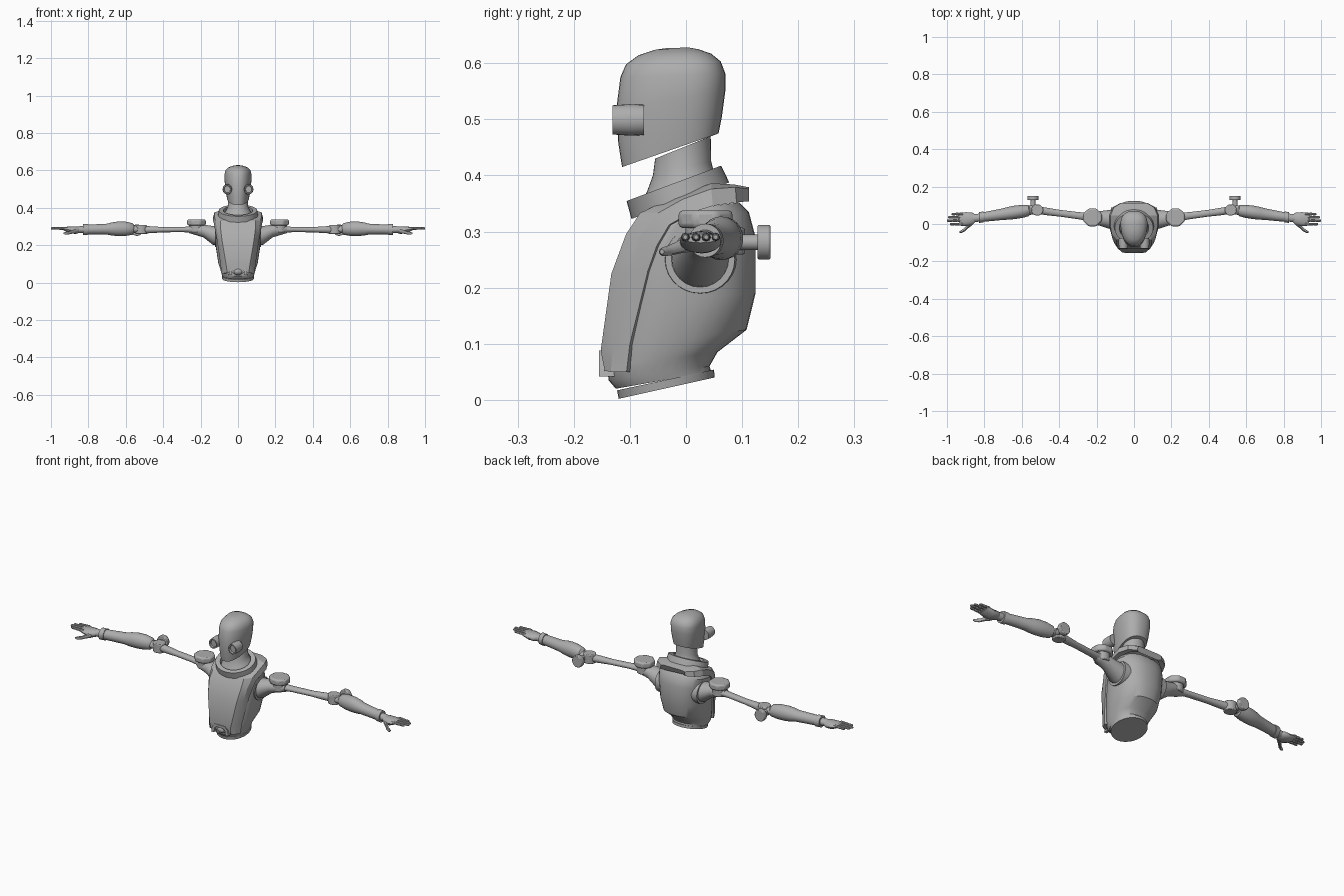
import bpy, bmesh, math
from mathutils import Matrix, Vector

grey = bpy.data.materials.new("matte_grey")
grey.diffuse_color = (0.42, 0.42, 0.42, 1)


def finish(name, bm, bevel=0, angle=35):
    bmesh.ops.recalc_face_normals(bm, faces=bm.faces)
    me = bpy.data.meshes.new(name)
    bm.to_mesh(me)
    bm.free()
    ob = bpy.data.objects.new(name, me)
    bpy.context.collection.objects.link(ob)
    me.materials.append(grey)
    bpy.ops.object.select_all(action='DESELECT')
    bpy.context.view_layer.objects.active = ob
    ob.select_set(True)
    bpy.ops.object.shade_smooth_by_angle(angle=math.radians(angle))
    if bevel:
        m = ob.modifiers.new("bevel", 'BEVEL')
        m.width, m.segments = bevel, 2
    return ob


def skin(name, rings, closed=False, cap=True, wrap=True, **kw):
    """Bridge rows of points into a surface."""
    bm = bmesh.new()
    rows = [[bm.verts.new(p) for p in r] for r in rings]
    n = len(rows[0])
    pairs = list(zip(rows, rows[1:])) + ([(rows[-1], rows[0])] if closed else [])
    for a, b in pairs:
        for i in range(n if wrap else n - 1):
            j = (i + 1) % n
            bm.faces.new((a[i], a[j], b[j], b[i]))
    if cap and not closed:
        bm.faces.new(rows[0])
        bm.faces.new(rows[-1])
    return finish(name, bm, **kw)


def power(v, e):
    return math.copysign(abs(v) ** e, v)


def slice_ring(fy, fz, by, bz, hw, e=1.0, egg=0.0, n=36):
    """Tilted oval from a front point to a back point."""
    pts = []
    for i in range(n):
        a = 2 * math.pi * i / n
        c, s = power(math.cos(a), e), power(math.sin(a), e)
        t = (s + 1) / 2
        pts.append((hw * c * (1 - egg * (1 - t)), fy + (by - fy) * t, fz + (bz - fz) * t))
    return pts


def limb(name, rows, s, n=20):
    """Tube along x; each row is x, y, z, half depth, half height."""
    return skin(name, [[(s * x, y + ry * math.cos(2 * math.pi * i / n),
                         z + rz * math.sin(2 * math.pi * i / n)) for i in range(n)]
                       for x, y, z, ry, rz in rows])


def disc(name, centre, rx, ry, depth, axis='Z', sides=32, turn=0.0, bevel=0.004):
    """Upright or y-facing disc or prism."""
    bm = bmesh.new()
    bmesh.ops.create_cone(bm, cap_ends=True, segments=sides, radius1=1, radius2=1, depth=1)
    rot = Matrix.Rotation(math.pi / 2, 4, 'X') if axis == 'Y' else Matrix()
    bm.transform(Matrix.Translation(centre) @ rot @ Matrix.Diagonal((rx, ry, depth, 1))
                 @ Matrix.Rotation(turn, 4, 'Z'))
    return finish(name, bm, bevel=bevel)


# Head, from jaw to crown
skin("head", [slice_ring(*r, e=0.85, egg=0.28) for r in (
    (-.100, .422, .045, .470, .058), (-.114, .415, .058, .475, .067),
    (-.121, .46, .064, .505, .074), (-.124, .52, .070, .55, .081),
    (-.117, .575, .070, .582, .082), (-.107, .598, .062, .603, .075),
    (-.085, .614, .045, .617, .058), (-.055, .624, .022, .625, .034),
    (-.035, .627, .005, .628, .012))], angle=45)

# Eye barrels with recessed lenses
for s, side in ((-1, "left"), (1, "right")):
    prof = ((-.075, .027), (-.100, .028), (-.131, .026), (-.131, .020), (-.122, .018))
    skin(side + "_eye", [[(s * .057 + r * .9 * math.cos(k * math.pi / 12), y,
                           .499 + r * math.sin(k * math.pi / 12)) for k in range(24)]
                         for y, r in prof])

# Neck and tilted collar
skin("neck", [slice_ring(*r) for r in (
    (-.085, .34, .055, .395, .075), (-.07, .37, .050, .405, .062),
    (-.059, .40, .045, .425, .053), (-.055, .43, .044, .47, .052))])
tilt = Matrix.Translation((0, -.016, .371)) @ Matrix.Rotation(math.radians(20.5), 4, 'X')
skin("collar", [[tilt @ Vector((rx * math.cos(k * math.pi / 20), ry * math.sin(k * math.pi / 20), z))
                 for k in range(40)]
                for rx, ry, z in ((.107, .093, -.017), (.103, .090, .016),
                                  (.078, .070, .016), (.076, .068, -.017))], closed=True)

# Torso shell and waist ring
skin("torso", [slice_ring(*r, e=0.86) for r in (
    (-.125, .02, .045, .05, .083), (-.138, .035, .042, .06, .088),
    (-.140, .06, .056, .085, .095), (-.138, .09, .108, .125, .106),
    (-.130, .17, .124, .19, .117), (-.112, .26, .124, .29, .125),
    (-.095, .30, .112, .335, .126), (-.07, .33, .095, .352, .11))])
skin("waist_ring", [slice_ring(*r) for r in (
    (-.120, .002, .051, .040, .085), (-.123, .017, .050, .054, .087))])

# Chest plate running over the shoulders: front edge, chamfer, side edge
plate = (
    ((.058, -.145, .052), (.076, -.134, .05), (.089, -.106, .05)),
    ((.062, -.152, .088), (.080, -.130, .095), (.094, -.100, .10)),
    ((.085, -.133, .225), (.104, -.104, .225), (.113, -.068, .23)),
    ((.094, -.107, .295), (.114, -.083, .29), (.122, -.052, .275)),
    ((.092, -.082, .333), (.120, -.050, .333), (.128, -.030, .312)),
    ((.092, -.030, .358), (.127, -.005, .358), (.134, .005, .332)),
    ((.092, .045, .386), (.126, .045, .376), (.134, .048, .346)),
    ((.080, .085, .384), (.108, .088, .379), (.113, .090, .352)),
    ((.055, .112, .379), (.070, .112, .376), (.073, .112, .354)))
rows = []
for f, c, r in plate:
    lip = (r[0] * .78, r[1] + (.012 if r[1] < 0 else -.012), r[2])
    half = [lip, r, c, f]
    rows.append(half + [(-x, y, z) for x, y, z in reversed(half)])
skin("chest_plate", rows, wrap=False, angle=22)

# Belly hood and round boss
arch = [(-.05, .042), (-.046, .07), (-.03, .088), (.03, .088), (.046, .07), (.05, .042),
        (.034, .042), (.03, .066), (.02, .075), (-.02, .075), (-.03, .066), (-.034, .042)]
bm = bmesh.new()
ends = [[bm.verts.new((x, y, z)) for x, z in arch] for y in (-.155, -.12)]
for i in range(12):
    j = (i + 1) % 12
    bm.faces.new((ends[0][i], ends[0][j], ends[1][j], ends[1][i]))
for e in ends:
    for i in range(5):
        bm.faces.new((e[i], e[i + 1], e[10 - i], e[11 - i]))
finish("belly_hood", bm)
bm = bmesh.new()
bmesh.ops.create_uvsphere(bm, u_segments=24, v_segments=12, radius=1)
bm.transform(Matrix.Translation((0, -.132, .06)) @ Matrix.Diagonal((.028, .022, .02, 1)))
finish("belly_boss", bm)

# Arms, once per side
for s, side in ((-1, "left_"), (1, "right_")):
    limb(side + "socket", ((.08, .025, .25, .066, .062), (.124, .025, .25, .062, .06),
                           (.124, .025, .25, .052, .05)), s, 28)
    limb(side + "shoulder", ((.10, .025, .25, .054, .054), (.135, .025, .253, .05, .05),
                             (.185, .030, .276, .038, .034), (.235, .034, .283, .032, .026),
                             (.262, .036, .285, .020, .020)), s, 24)
    disc(side + "shoulder_cap", (s * .222, .035, .322), .054, .052, .032,
         sides=8, turn=math.pi / 8, bevel=.008)
    disc(side + "shoulder_pivot", (s * .222, .035, .29), .036, .036, .045)
    limb(side + "upper_arm", ((.23, .036, .284, .022, .017), (.30, .045, .284, .019, .014),
                              (.40, .058, .283, .018, .014), (.46, .066, .283, .020, .018),
                              (.50, .072, .283, .020, .020)), s)
    # Elbow with outrigger disc
    disc(side + "elbow", (s * .517, .075, .283), .032, .030, .048)
    disc(side + "elbow_stem", (s * .54, .11, .281), .014, .014, .05, 'Y', 16, bevel=0)
    disc(side + "elbow_disc", (s * .54, .139, .281), .030, .031, .024, 'Y')
    limb(side + "elbow_link", ((.50, .076, .284, .024, .016), (.58, .074, .286, .026, .022)), s)
    # Forearm and wrist
    limb(side + "forearm", ((.555, .072, .287, .020, .020), (.565, .071, .287, .030, .031),
                            (.60, .067, .288, .035, .038), (.64, .062, .288, .036, .039),
                            (.675, .057, .287, .034, .035), (.70, .053, .286, .031, .029),
                            (.76, .044, .285, .028, .027), (.81, .037, .284, .025, .026)), s, 24)
    limb(side + "cuff", ((.805, .038, .284, .029, .030), (.83, .034, .284, .029, .030)), s, 24)
    limb(side + "wrist", ((.82, .035, .284, .021, .020), (.865, .030, .283, .022, .017)), s)
    # Palm, thumb and jointed fingers
    limb(side + "palm", ((.85, .030, .282, .022, .016), (.865, .028, .281, .033, .020),
                         (.895, .026, .281, .037, .019), (.925, .026, .287, .036, .011),
                         (.932, .026, .288, .032, .008)), s, 16)
    limb(side + "thumb", ((.865, .008, .278, .014, .014), (.888, -.012, .272, .012, .011),
                          (.905, -.030, .266, .010, .009), (.922, -.040, .264, .008, .008),
                          (.932, -.043, .264, .004, .004)), s, 10)
    for k, (y, tip) in enumerate(((-.001, .985), (.018, 1.0), (.036, .995), (.053, .975))):
        x0, z = .915, .290
        seg = (tip - x0) / 3
        for j in range(3):
            a, b, r = x0 + seg * j, x0 + seg * (j + 1), .0082 - .0008 * j
            limb(f"{side}finger_{k + 1}_{j + 1}",
                 ((a - .002, y, z, r * .7, r * .7), (a + .003, y, z, r, r),
                  (b - .004, y, z, r, r * .95), (b, y, z, r * .6, r * .6)), s, 8)
